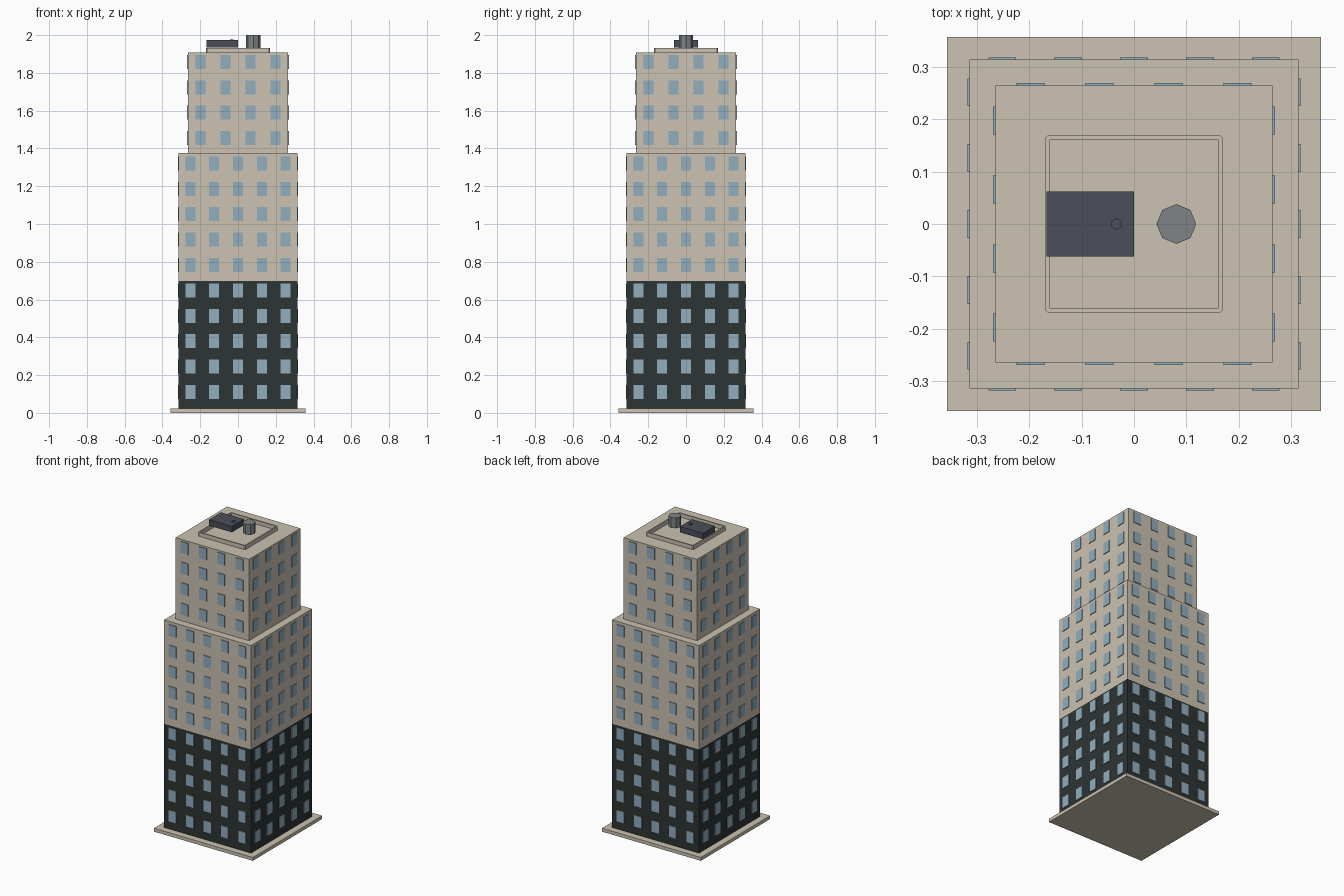
import bpy, bmesh, math
from mathutils import Matrix, Vector

if "Cube" in bpy.data.objects:
    bpy.data.objects.remove(bpy.data.objects["Cube"], do_unlink=True)


def make_material(name, srgb):
    colour = [((c / 255 + 0.055) / 1.055) ** 2.4 for c in srgb] + [1]
    mat = bpy.data.materials.new(name)
    mat.use_nodes = True
    mat.diffuse_color = colour
    mat.node_tree.nodes["Principled BSDF"].inputs["Base Color"].default_value = colour
    return mat


STONE = make_material("warm_stone", (203, 194, 178))
DARK = make_material("dark_cladding", (45, 53, 52))
GLASS = make_material("blue_glass", (145, 174, 190))
SLATE = make_material("slate_metal", (75, 78, 88))
GREY = make_material("grey_metal", (126, 131, 133))


def finish(name, bm, mat):
    mesh = bpy.data.meshes.new(name)
    bm.to_mesh(mesh)
    bm.free()
    mesh.materials.append(mat)
    obj = bpy.data.objects.new(name, mesh)
    bpy.context.collection.objects.link(obj)
    return obj


def add_box(bm, centre, size, turn=Matrix()):
    matrix = turn @ Matrix.Translation(centre) @ Matrix.Diagonal((*size, 1))
    return bmesh.ops.create_cube(bm, size=1, matrix=matrix)["verts"]


def block(name, half_x, half_y, bottom, top, mat, x=0):
    bm = bmesh.new()
    add_box(bm, (x, 0, (bottom + top) / 2), (2 * half_x, 2 * half_y, top - bottom))
    return finish(name, bm, mat)


def prism(name, sides, radius, x, bottom, top, mat, turn=0):
    bm = bmesh.new()
    place = Matrix.Translation((x, 0, (bottom + top) / 2)) @ Matrix.Rotation(turn, 4, "Z")
    bmesh.ops.create_cone(bm, cap_ends=True, segments=sides, radius1=radius,
                          radius2=radius, depth=top - bottom, matrix=place)
    return finish(name, bm, mat)


def windows(name, half, columns, pitch, floors):
    # Thin panes on one wall, repeated round all four walls
    bm = bmesh.new()
    for side in range(4):
        turn = Matrix.Rotation(side * math.pi / 2, 4, "Z")
        for floor in floors:
            for col in range(columns):
                x = (col - (columns - 1) / 2) * pitch
                add_box(bm, (x, -half, 0.111 + floor * 0.1344), (0.053, 0.009, 0.074), turn)
    return finish(name, bm, GLASS)


# Ground slab and stacked tower tiers
LOW, HIGH, ROOF = 0.314, 0.265, 1.907
block("ground_slab", 0.357, 0.357, 0, 0.022, STONE)
block("lower_tier", LOW, LOW, 0.022, 0.698, DARK)
block("middle_tier", LOW, LOW, 0.698, 1.376, STONE)
block("upper_tier", HIGH, HIGH, 1.376, ROOF, STONE)

# Window panes
windows("lower_windows", LOW, 5, 0.126, range(5))
windows("middle_windows", LOW, 5, 0.126, range(5, 10))
windows("upper_windows", HIGH, 4, 0.132, range(10, 14))

# Roof curb: a chamfered slab, hollowed out to leave a thin rim
bm = bmesh.new()
add_box(bm, (0, 0, ROOF + 0.013), (0.34, 0.34, 0.026))
uprights = [e for e in bm.edges if abs((e.verts[0].co - e.verts[1].co).z) > 0.01]
bmesh.ops.bevel(bm, geom=uprights, offset=0.006, segments=1, affect="EDGES")
top = max(bm.faces, key=lambda f: f.calc_center_median().z)
bmesh.ops.inset_region(bm, faces=[top], thickness=0.0095)
floor = bmesh.ops.extrude_discrete_faces(bm, faces=[top])["faces"][0]
bmesh.ops.translate(bm, verts=floor.verts, vec=Vector((0, 0, -0.025)))
finish("roof_curb", bm, STONE)

# Rooftop equipment
block("air_unit", 0.0835, 0.0625, 1.935, 1.973, SLATE, x=-0.0835)
prism("air_unit_cap", 6, 0.0115, -0.033, 1.97, 1.978, SLATE)
prism("water_tank", 8, 0.038, 0.081, 1.933, 2, GREY)
